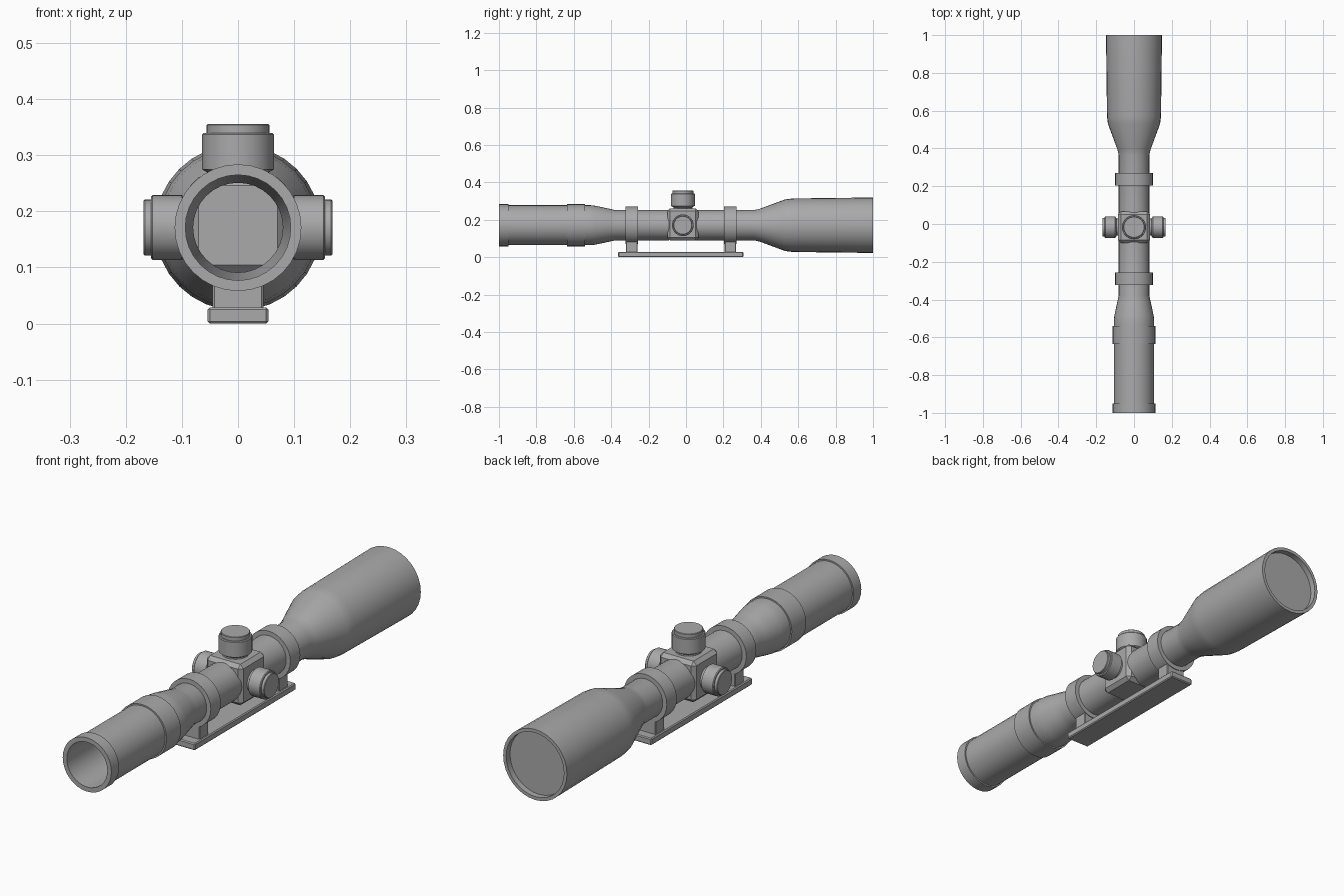
import bpy, bmesh, math
from mathutils import Matrix, Vector

cube = bpy.data.objects.get("Cube")
if cube:
    bpy.data.objects.remove(cube, do_unlink=True)

AXIS_Z = 0.171      # height of the optical axis
TURRET_Y = -0.017   # centre of the adjustment block

grey = bpy.data.materials.new("mid grey")
grey.use_nodes = True
colour = (0.4, 0.4, 0.4, 1)
grey.diffuse_color = colour
grey.node_tree.nodes["Principled BSDF"].inputs["Base Color"].default_value = colour


def finish(name, bm, matrix=Matrix()):
    """Turn a bmesh into a shaded object."""
    bmesh.ops.recalc_face_normals(bm, faces=bm.faces)
    mesh = bpy.data.meshes.new(name)
    bm.to_mesh(mesh)
    bm.free()
    mesh.transform(matrix)
    mesh.materials.append(grey)
    obj = bpy.data.objects.new(name, mesh)
    bpy.context.collection.objects.link(obj)
    bpy.ops.object.select_all(action="DESELECT")
    obj.select_set(True)
    bpy.context.view_layer.objects.active = obj
    bpy.ops.object.shade_smooth_by_angle(angle=math.radians(30))
    return obj


def lathe(name, profile, origin, direction, sides=32, closed=False):
    """Spin (radius, distance) points about a direction."""
    bm = bmesh.new()
    verts = [bm.verts.new((r, 0, t)) for r, t in profile]
    edges = [bm.edges.new(pair) for pair in zip(verts, verts[1:])]
    if closed:
        edges.append(bm.edges.new((verts[-1], verts[0])))
    bmesh.ops.spin(bm, geom=verts + edges, cent=(0, 0, 0), axis=(0, 0, 1),
                   angle=math.tau, steps=sides, use_merge=True)
    bmesh.ops.remove_doubles(bm, verts=bm.verts, dist=0.0001)
    turn = Vector((0, 0, 1)).rotation_difference(Vector(direction)).to_matrix()
    return finish(name, bm, Matrix.Translation(origin) @ turn.to_4x4())


def box(name, centre, size, bevel):
    bm = bmesh.new()
    bmesh.ops.create_cube(bm, size=1)
    bmesh.ops.scale(bm, vec=size, verts=bm.verts)
    bmesh.ops.bevel(bm, geom=bm.edges[:], offset=bevel, segments=1, affect="EDGES")
    return finish(name, bm, Matrix.Translation(centre))


CENTRE = (0, 0, AXIS_Z)
BACK = (0, 1, 0)

# Hollow eyepiece and front tube, open towards the viewer
lathe("eyepiece_tube", [
    (0.081, -0.09), (0.081, -0.38), (0.088, -0.41), (0.104, -0.485), (0.107, -0.51),
    (0.107, -0.54), (0.113, -0.54), (0.113, -0.635), (0.107, -0.635), (0.107, -0.95),
    (0.113, -0.95), (0.113, -1), (0.094, -1), (0.094, -0.5), (0.08, -0.39),
    (0.08, -0.09)], CENTRE, BACK, closed=True)

# Rear tube flaring into the objective bell, with a recessed lens
lathe("objective_tube", [
    (0, 0.05), (0.081, 0.05), (0.081, 0.365), (0.088, 0.395), (0.138, 0.53),
    (0.143, 0.57), (0.148, 0.98), (0.148, 1), (0.134, 1), (0.134, 0.975)],
    CENTRE, BACK)
lathe("objective_lens", [(0, 0.975), (0.135, 0.975)], CENTRE, BACK)

# Adjustment block
box("turret_block", (0, TURRET_Y, AXIS_Z + 0.004), (0.17, 0.166, 0.172), 0.015)


def turret(name, direction, start, body, cap, r):
    """Knob with a narrow neck, a wide body and a stepped cap."""
    lathe(name, [(0, start - 0.02), (r - 0.013, start - 0.02), (r - 0.013, start + 0.008),
                 (r, start + 0.016), (r, body - 0.003), (r - 0.003, body),
                 (r - 0.008, body), (r - 0.008, cap - 0.002), (r - 0.01, cap), (0, cap)],
          (0, TURRET_Y, AXIS_Z), direction)


turret("elevation_turret", (0, 0, 1), 0.088, 0.169, 0.185, 0.064)
for side, x in (("left", 1), ("right", -1)):
    turret(side + "_turret", (x, 0, 0), 0.084, 0.155, 0.168, 0.058)

# Clamp rings and their feet
for name, y in (("front", -0.29), ("rear", 0.237)):
    h = 0.033
    lathe(name + "_ring", [(0.08, y - h), (0.1, y - h), (0.1, y + h), (0.08, y + h)],
          CENTRE, BACK, closed=True)
    box(name + "_ring_foot", (0, y, 0.055), (0.09, 2 * h - 0.006, 0.07), 0.003)

# Mounting rail
box("mounting_rail", (0, -0.028, 0.0145), (0.108, 0.67, 0.029), 0.004)
